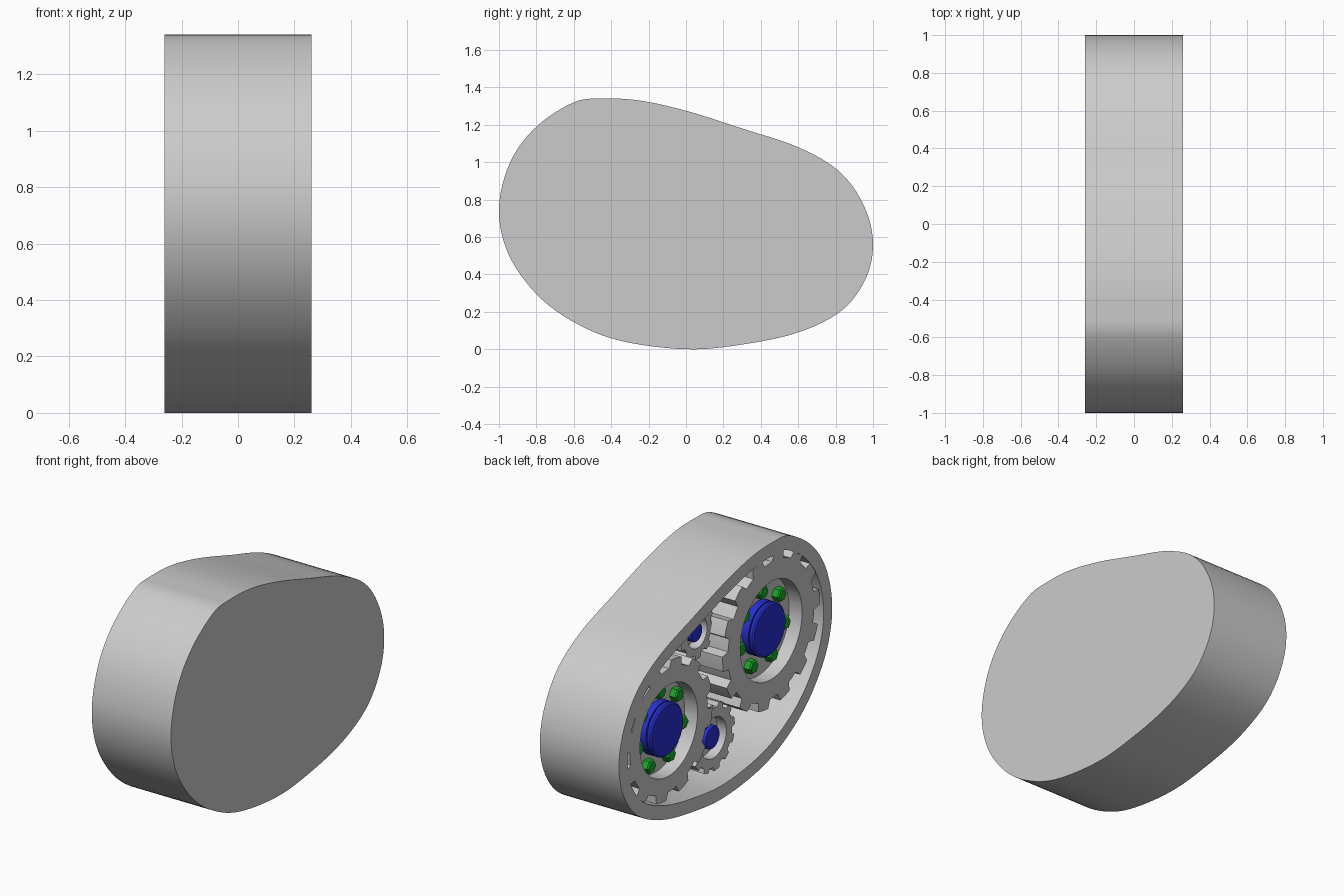
import bpy, bmesh
from math import cos, sin, pi, radians
from mathutils import Vector

if "Cube" in bpy.data.objects:
    bpy.data.objects.remove(bpy.data.objects["Cube"])


def material(name, rgb):
    m = bpy.data.materials.new(name)
    m.use_nodes = True
    m.diffuse_color = (*rgb, 1)
    m.node_tree.nodes["Principled BSDF"].inputs["Base Color"].default_value = (*rgb, 1)
    return m


GREY = material("light grey", (0.6, 0.6, 0.6))
BLUE = material("blue", (0.02, 0.03, 0.65))
GREEN = material("green", (0.01, 0.4, 0.02))


def loft(name, sections, mat, smooth=True):
    """Skin a list of (x, loop of y-z points) and cap both ends."""
    bm = bmesh.new()
    rings = [[bm.verts.new((x, p[0], p[1])) for p in loop] for x, loop in sections]
    n = len(rings[0])
    for a, b in zip(rings, rings[1:]):
        for i in range(n):
            j = (i + 1) % n
            bm.faces.new((a[i], a[j], b[j], b[i]))
    bm.faces.new(rings[0])
    bm.faces.new(rings[-1])
    bmesh.ops.recalc_face_normals(bm, faces=bm.faces)
    me = bpy.data.meshes.new(name)
    bm.to_mesh(me)
    bm.free()
    me.materials.append(mat)
    ob = bpy.data.objects.new(name, me)
    bpy.context.collection.objects.link(ob)
    if smooth:
        bpy.ops.object.select_all(action="DESELECT")
        ob.select_set(True)
        bpy.context.view_layer.objects.active = ob
        bpy.ops.object.shade_smooth_by_angle(angle=radians(25))
    return ob


def ring(c, r, angles):
    return [(c[0] + r * cos(a), c[1] + r * sin(a)) for a in angles]


def circle(c, r, n=48, start=0.0):
    return ring(c, r, [start + 2 * pi * i / n for i in range(n)])


def spline(pts, steps):
    """Closed smooth curve through the points."""
    p, out = [Vector(q) for q in pts], []
    n = len(p)
    for i in range(n):
        a, b, c, d = (p[(i + k) % n] for k in (-1, 0, 1, 2))
        for s in range(steps):
            t = s / steps
            out.append(0.5 * (2 * b + (c - a) * t + (2 * a - 5 * b + 4 * c - d) * t**2
                              + (3 * b - a - 3 * c + d) * t**3))
    return out


def inset(loop, d):
    """Offset a counter-clockwise loop inward."""
    out = []
    for i, p in enumerate(loop):
        t = (loop[(i + 1) % len(loop)] - loop[i - 1]).normalized()
        out.append(p + d * Vector((-t.y, t.x)))
    return out


# Housing: egg-shaped case, open on one side
FRONT, BACK, FLOOR = -0.26, 0.26, 0.2
outline = spline([(-.45, 1.34), (-.6, 1.32), (-.8, 1.19), (-.94, 1), (-1, .75), (-.95, .51),
                  (-.8, .295), (-.6, .145), (-.35, .045), (0, 0), (.3, .025), (.6, .09),
                  (.83, .205), (.96, .375), (1, .57), (.95, .77), (.82, .95), (.6, 1.08),
                  (.3, 1.18), (0, 1.275), (-.25, 1.33)], 6)
inner = inset(outline, 0.08)
loft("housing", [(BACK, outline), (FRONT, outline), (FRONT, inner), (FLOOR, inner)], GREY)


def gear(name, c, teeth, tip, root, pocket, hub, front, depth, phase):
    """Toothed wheel with a round pocket and a stepped hub in it."""
    pitch = 2 * pi / teeth
    angles, outer = [], []
    for k in range(teeth):
        for f, r in ((0, root), (.2, root), (.4, root), (.48, tip), (.7, tip), (.92, tip)):
            a = phase + (k + f) * pitch
            angles.append(a)
            outer.append((c[0] + r * cos(a), c[1] + r * sin(a)))
    hole = ring(c, pocket, angles)
    floor = front + depth
    loft(name, [(FLOOR + .01, outer), (front, outer), (front, hole), (floor, hole)], GREY)
    top = front + depth * 0.1
    loft(name + "_hub", [(floor + .01, circle(c, hub)), (top + depth * .4, circle(c, hub)),
                         (top + depth * .4, circle(c, hub * .93)),
                         (top + depth * .3, circle(c, hub * .93)),
                         (top + depth * .3, circle(c, hub)),
                         (top + depth * .1, circle(c, hub)),
                         (top, circle(c, hub * .94))], BLUE)
    return floor


# Large gears, each with a ring of hexagonal bolts
for name, c, teeth, tip, root, pocket, phase in (
        ("large_gear", (-.43, .82), 14, .455, .405, .29, radians(4)),
        ("medium_gear", (.53, .594), 12, .41, .365, .27, radians(-11))):
    floor = gear(name, c, teeth, tip, root, pocket, .155, FRONT + .002, .085, phase)
    for i, b in enumerate(circle(c, .215, 7, pi / 2)):
        loft(f"{name}_bolt_{i + 1}",
             [(floor + .005, circle(b, .042, 6)), (floor - .035, circle(b, .042, 6)),
              (floor - .043, circle(b, .034, 6))], GREEN, smooth=False)

# Pinions set deeper between the large gears
gear("lower_pinion", (-.03, .31), 12, .2, .175, .12, .068, FRONT + .1, .06, 0)
gear("upper_pinion", (.12, .99), 9, .155, .13, .09, .055, FRONT + .1, .06, 0)
